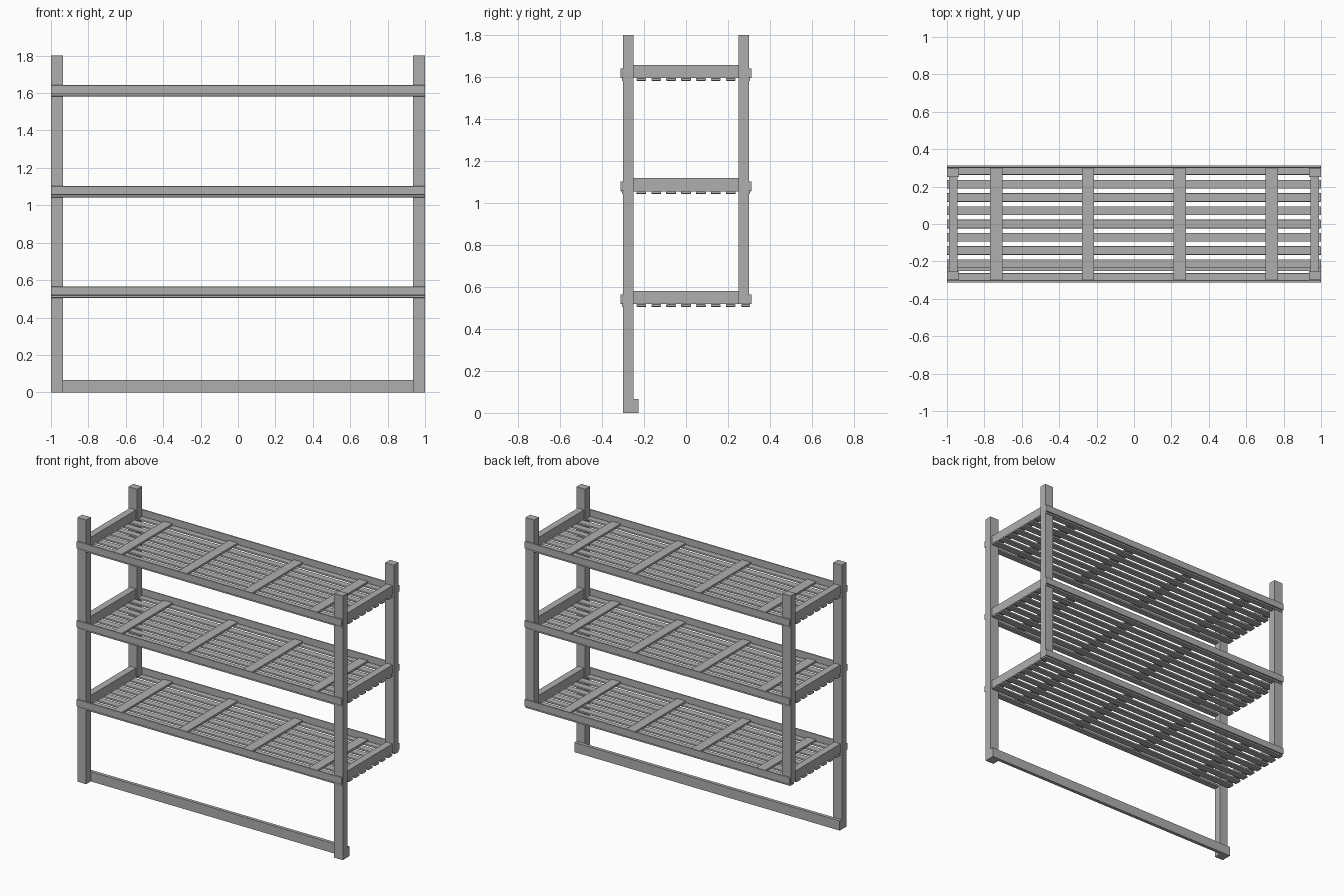
import bpy

if "Cube" in bpy.data.objects:
    bpy.data.objects.remove(bpy.data.objects["Cube"], do_unlink=True)

grey = bpy.data.materials.new("plain grey")
grey.use_nodes = True
colour = (0.43, 0.43, 0.43, 1)
grey.diffuse_color = colour
grey.node_tree.nodes["Principled BSDF"].inputs["Base Color"].default_value = colour


def board(name, x, y, z, bevel=0):
    """Box spanning the given (low, high) ranges, with optional eased edges."""
    spans = (x, y, z)
    bpy.ops.mesh.primitive_cube_add(size=1, location=[(a + b) / 2 for a, b in spans])
    ob = bpy.context.object
    ob.name = name
    ob.scale = [b - a for a, b in spans]
    bpy.ops.object.transform_apply(location=False, rotation=False, scale=True)
    ob.data.materials.append(grey)
    if bevel:
        mod = ob.modifiers.new("eased edges", 'BEVEL')
        mod.width = bevel
        mod.segments = 2
    return ob


def mirrored(side, low, high):
    return tuple(sorted((side * low, side * high)))


HALF = 1.0
HEIGHT = 1.8
LEVELS = (0.518, 1.056, 1.595)
SLAT = 0.013
PITCH = 0.071

# Posts: the front pair reach the floor, the back pair stop at the lowest shelf
for side, label in ((1, "left"), (-1, "right")):
    x = mirrored(side, 0.935, HALF)
    board(f"front_post_{label}", x, (-0.3, -0.25), (0, HEIGHT))
    board(f"back_post_{label}", x, (0.25, 0.3), (LEVELS[0], HEIGHT))

# Foot board behind the front posts
board("foot_board", (-HALF, HALF), (-0.25, -0.227), (0, 0.066))

for n, z in enumerate(LEVELS, 1):
    # Long rails on the outer faces of the posts
    for side, label in ((-1, "front"), (1, "back")):
        board(f"shelf_{n}_{label}_rail", (-HALF, HALF), mirrored(side, 0.3, 0.313),
              (z, z + 0.047), 0.004)
    # End rails between front and back posts
    for side, label in ((1, "left"), (-1, "right")):
        board(f"shelf_{n}_end_rail_{label}", mirrored(side, 0.943, 0.99),
              (-0.25, 0.25), (z, z + 0.062))
    # Slats
    for i in range(-4, 5):
        y = i * PITCH
        half = 0.0235 if abs(i) < 4 else 0.021
        board(f"shelf_{n}_slat_{i + 5}", (-HALF, HALF), (y - half, y + half),
              (z - SLAT, z), 0.004)
    # Cross battens on top of the slats
    for i in range(4):
        x = -0.737 + i * 0.491
        board(f"shelf_{n}_batten_{i + 1}", (x - 0.033, x + 0.033),
              (-0.3, 0.3), (z, z + SLAT))
